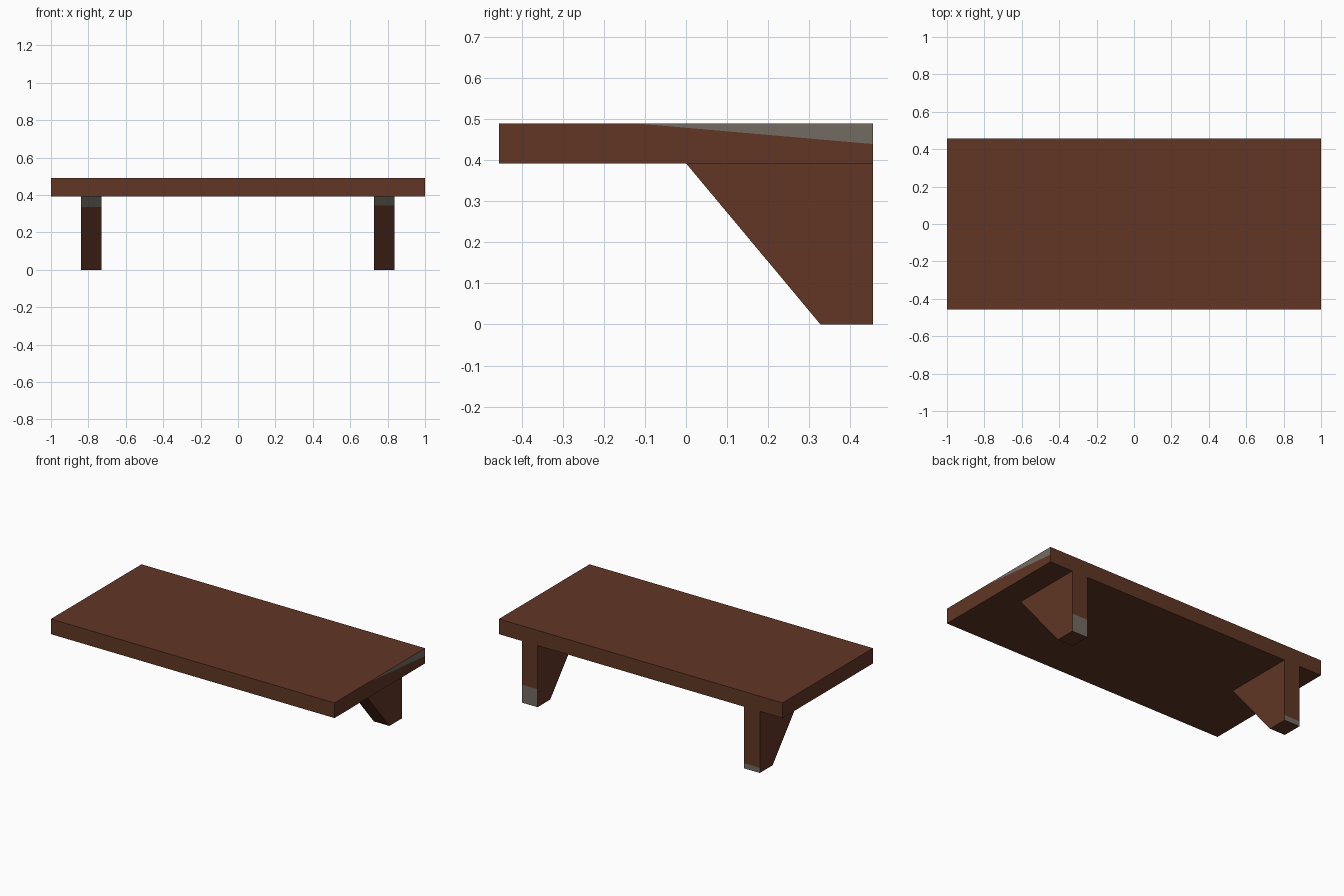
import bpy, bmesh
from mathutils import Vector

if "Cube" in bpy.data.objects:
    bpy.data.objects.remove(bpy.data.objects["Cube"])


def material(name, rgb):
    m = bpy.data.materials.new(name)
    m.diffuse_color = (*rgb, 1.0)
    m.use_nodes = True
    m.node_tree.nodes["Principled BSDF"].inputs["Base Color"].default_value = m.diffuse_color
    return m


BROWN = material("dark_brown_wood", (0.120, 0.037, 0.018))
GREY = material("worn_grey", (0.175, 0.148, 0.122))


def prism(profile, x0, x1):
    """Extrude a (y, z) profile along x."""
    bm = bmesh.new()
    face = bm.faces.new([bm.verts.new((x0, y, z)) for y, z in profile])
    ext = bmesh.ops.extrude_face_region(bm, geom=[face])
    verts = [g for g in ext["geom"] if isinstance(g, bmesh.types.BMVert)]
    bmesh.ops.translate(bm, verts=verts, vec=(x1 - x0, 0, 0))
    bmesh.ops.recalc_face_normals(bm, faces=bm.faces)
    return bm


def paint(bm, facing, point, side):
    """Cut the face pointing along 'facing' and paint its 'side' half grey."""
    facing, point, side = (Vector(v) for v in (facing, point, side))
    facing.normalize()
    bm.normal_update()
    face = max(bm.faces, key=lambda f: f.normal.dot(facing))
    bmesh.ops.bisect_plane(bm, geom=[face, *face.edges, *face.verts],
                           plane_co=point, plane_no=side)
    bm.normal_update()
    for f in bm.faces:
        if f.normal.dot(facing) > 0.99 and (f.calc_center_median() - point).dot(side) > 0:
            f.material_index = 1


def finish(bm, name):
    me = bpy.data.meshes.new(name)
    bm.to_mesh(me)
    bm.free()
    me.materials.append(BROWN)
    me.materials.append(GREY)
    bpy.context.collection.objects.link(bpy.data.objects.new(name, me))


DEPTH, UNDER, TOP = 0.456, 0.393, 0.49

# shelf board, with a worn wedge on the right end
board = prism([(-DEPTH, UNDER), (DEPTH, UNDER), (DEPTH, TOP), (-DEPTH, TOP)], -1, 1)
paint(board, (1, 0, 0), (1, -0.12, TOP), (0, 0.05, 0.576))
finish(board, "shelf_board")

# tapered brackets: worn at the top of the slope and the foot of the back
for name, x0, x1, slope_z, back_z in (("left_bracket", -0.84, -0.73, 0.335, 0.033),
                                      ("right_bracket", 0.728, 0.838, 0.343, 0.115)):
    bm = prism([(0, UNDER), (0.328, 0), (DEPTH, 0), (DEPTH, UNDER)], x0, x1)
    paint(bm, (0, -UNDER, -0.328), (0, 0, slope_z), (0, 0, 1))
    paint(bm, (0, 1, 0), (0, 0, back_z), (0, 0, -1))
    finish(bm, name)
